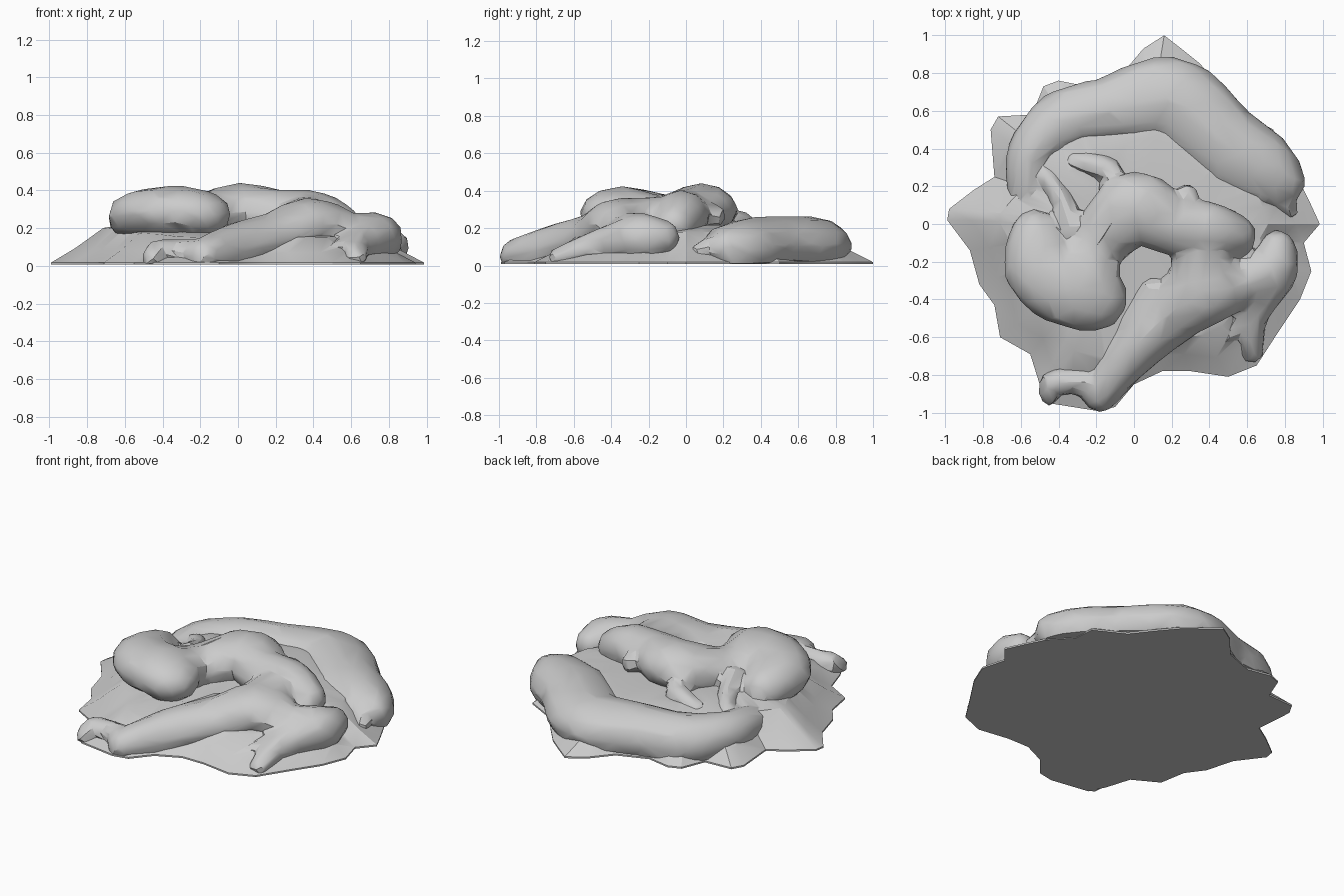
import bpy, bmesh
from math import hypot
from mathutils import Vector, Matrix

if "Cube" in bpy.data.objects:
    bpy.data.objects.remove(bpy.data.objects["Cube"])


def new_object(name, bm):
    me = bpy.data.meshes.new(name)
    bm.to_mesh(me)
    bm.free()
    ob = bpy.data.objects.new(name, me)
    bpy.context.collection.objects.link(ob)
    return ob


def apply_all(ob):
    bpy.ops.object.select_all(action='DESELECT')
    bpy.context.view_layer.objects.active = ob
    ob.select_set(True)
    for m in list(ob.modifiers):
        bpy.ops.object.modifier_apply(modifier=m.name)


# limb: swept ellipsoids; each key is (x, y, top z, radius), half height h
def limb(bm, keys, h=0.13):
    pts = [Vector(k) for k in keys]
    pts = [pts[0]] + pts + [pts[-1]]
    for a, b, c, d in zip(pts, pts[1:], pts[2:], pts[3:]):
        n = max(2, int((b - c).length / 0.03))
        for i in range(n + 1):
            t = i / n
            p = 0.5 * (2*b + (c - a)*t + (2*a - 5*b + 4*c - d)*t*t
                       + (3*b - a - 3*c + d)*t**3)
            x, y, top, r = p
            rz = min(h, max(r, 0.03))
            bmesh.ops.create_icosphere(
                bm, subdivisions=2, radius=1,
                matrix=Matrix.Translation((x, y, top - rz)) @ Matrix.Diagonal((r, r, rz, 1)))


# mound: concentric rings of a ragged outline
outline = [(.985, 0), (.93, .12), (.87, .24), (.75, .37), (.74, .5), (.55, .6), (.45, .73),
           (.35, .85), (.25, .93), (.16, 1), (.05, .93), (-.06, .8), (-.25, .73), (-.4, .76),
           (-.48, .73), (-.54, .58), (-.72, .57), (-.76, .5), (-.74, .25), (-.85, .18),
           (-.98, .08), (-.99, .02), (-.87, -.14), (-.82, -.32), (-.74, -.43), (-.71, -.6),
           (-.55, -.69), (-.5, -.85), (-.45, -.95), (-.2, -.99), (-.1, -.97), (0, -.85),
           (.15, -.78), (.3, -.78), (.5, -.81), (.65, -.75), (.76, -.58), (.88, -.4),
           (.94, -.25), (.9, -.1)]
bm = bmesh.new()
rings = []
for s, z, blend in [(1, 0.008, 0), (1, .018, 0), (.88, .085, .1), (.75, .18, .35),
                    (.5, .215, .7)]:
    ring = []
    for x, y in outline:
        d = hypot(x, y)
        k = s * (1 - blend + blend * .88 / d)
        # the left side is higher, the front lower
        lift = 1 + (.12 * max(0, -x) - .2 * max(0, -y)) * (z > .05)
        ring.append(bm.verts.new((x * k, y * k, z * lift)))
    rings.append(ring)
n = len(outline)
for lo, hi in zip(rings, rings[1:]):
    for i in range(n):
        j = (i + 1) % n
        bm.faces.new((lo[i], lo[j], hi[j], hi[i]))
bm.faces.new(rings[0][::-1])
peak = bm.verts.new((0, 0, .22))
for i in range(n):
    bm.faces.new((rings[-1][i], rings[-1][(i + 1) % n], peak))
bmesh.ops.triangulate(bm, faces=bm.faces[:])
mound = new_object("mound", bm)

# intertwined bodies
bm = bmesh.new()
# long arc at the back
limb(bm, [(-.57, .15, .22, .1), (-.55, .36, .25, .13), (-.38, .54, .255, .17),
          (-.12, .6, .26, .19), (.2, .65, .265, .24), (.48, .42, .265, .22),
          (.68, .3, .245, .19), (.81, .22, .2, .1)], .16)
limb(bm, [(.5, .35, .25, .18), (.7, .21, .22, .13)], .14)
# central body with big front-left lump
limb(bm, [(-.52, -.06, .37, .14), (-.49, -.24, .41, .2), (-.3, -.34, .425, .21),
          (-.2, -.12, .38, .16), (0, .08, .44, .2), (.2, -.01, .41, .16),
          (.4, -.03, .4, .15), (.54, -.06, .33, .11)], .14)
limb(bm, [(-.28, -.36, .42, .21), (-.21, -.39, .4, .18)], .13)
limb(bm, [(.25, .02, .38, .09), (.28, .15, .33, .065)], .12)
# front body reaching to the front left
limb(bm, [(-.18, -.9, .15, .1), (-.02, -.68, .23, .14), (.2, -.47, .29, .17),
          (.38, -.35, .36, .19), (.58, -.31, .29, .13), (.73, -.24, .285, .14),
          (.76, -.13, .25, .1)], .14)
limb(bm, [(-.16, -.88, .15, .09), (-.32, -.83, .14, .075), (-.43, -.85, .14, .075),
          (-.45, -.91, .09, .055)], .1)
limb(bm, [(.36, -.36, .36, .18), (.36, -.14, .37, .17)], .14)
limb(bm, [(.0, -.55, .22, .1), (.1, -.36, .25, .08)], .1)
# right foreleg
limb(bm, [(.74, -.28, .27, .12), (.63, -.48, .19, .09), (.625, -.68, .1, .06)], .12)
limb(bm, [(.57, -.5, .17, .05), (.5, -.61, .12, .035)], .07)
# small curled piece and strip in the hollow
limb(bm, [(-.31, .33, .25, .06), (-.2, .31, .28, .07), (-.12, .27, .3, .07),
          (-.13, .17, .28, .06)], .1)
limb(bm, [(-.46, .25, .25, .05), (-.38, .12, .28, .07), (-.33, -.02, .33, .07)], .1)
# paw at the right end of the arc
limb(bm, [(.78, .15, .17, .08), (.83, .07, .12, .045)], .1)
bodies = new_object("intertwined_bodies", bm)
m = bodies.modifiers.new("fuse", 'REMESH')
m.mode, m.voxel_size = 'VOXEL', .02
m = bodies.modifiers.new("soften", 'SMOOTH')
m.factor, m.iterations = .5, 4
m = bodies.modifiers.new("facet", 'DECIMATE')
m.ratio = .055
apply_all(bodies)
for v in bodies.data.vertices:
    v.co.z = max(v.co.z, .012)

# fuse bodies into the mound
m = mound.modifiers.new("union", 'BOOLEAN')
m.operation, m.object, m.solver = 'UNION', bodies, 'EXACT'
apply_all(mound)
bpy.data.objects.remove(bodies)
mound.name = "mound_with_bodies"
bpy.ops.object.shade_smooth_by_angle(angle=.5)
